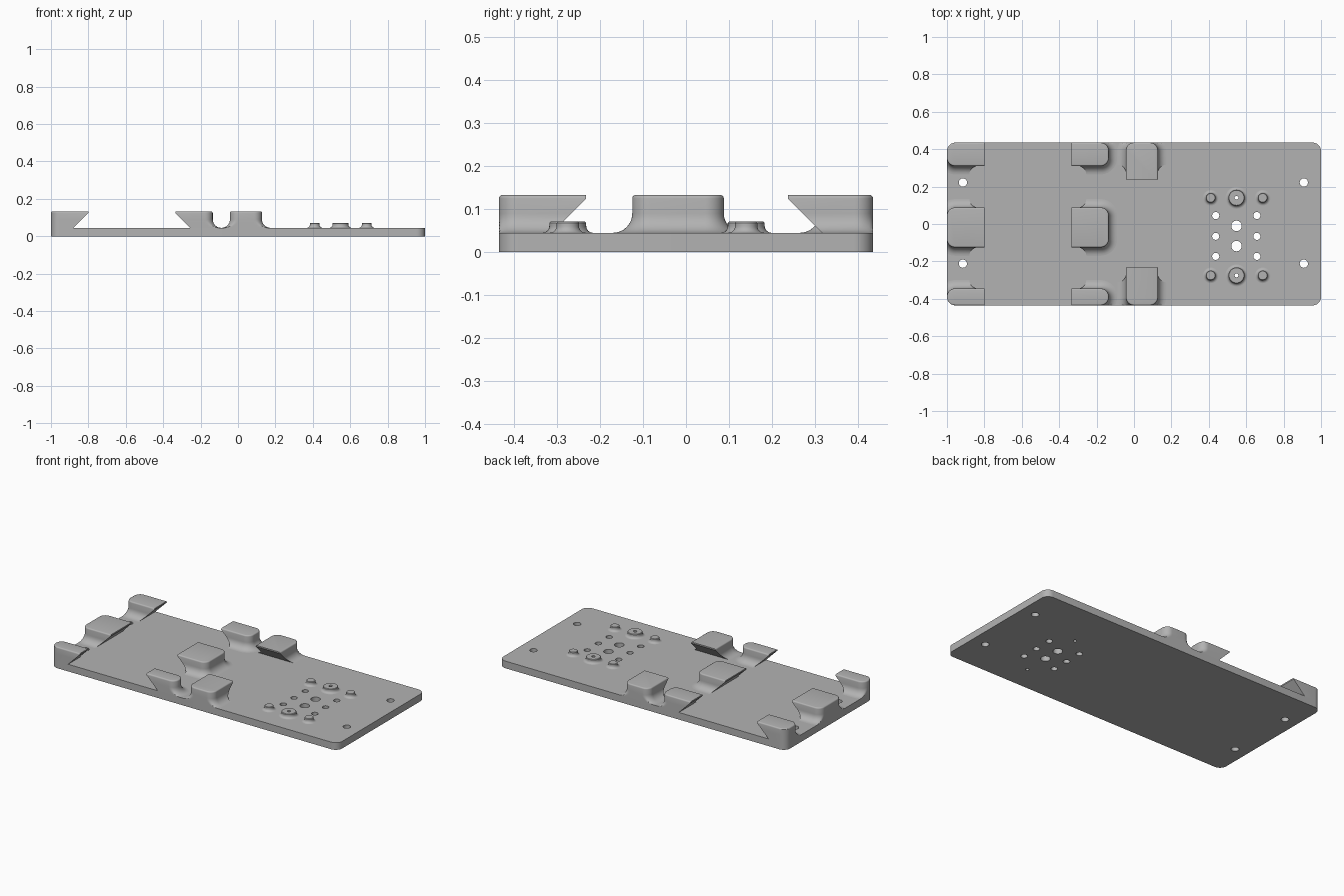
import bpy, bmesh, math
from mathutils import Vector

if "Cube" in bpy.data.objects:
    bpy.data.objects.remove(bpy.data.objects["Cube"])

HX, HY, T, RC = 1.0, 0.435, 0.045, 0.045   # plate half sizes, thickness, corner radius
TOP = 0.133                                # top of the clamps

grey = bpy.data.materials.new("light grey")
grey.diffuse_color = (0.45, 0.45, 0.45, 1)
grey.use_nodes = True
grey.node_tree.nodes["Principled BSDF"].inputs["Base Color"].default_value = grey.diffuse_color


def finish(obj):
    obj.data.materials.clear()
    obj.data.materials.append(grey)
    bpy.ops.object.select_all(action='DESELECT')
    obj.select_set(True)
    bpy.context.view_layer.objects.active = obj
    bpy.ops.object.shade_smooth_by_angle(angle=math.radians(30))


def add_object(name, bm):
    bmesh.ops.remove_doubles(bm, verts=bm.verts, dist=1e-5)
    bmesh.ops.recalc_face_normals(bm, faces=bm.faces)
    mesh = bpy.data.meshes.new(name)
    bm.to_mesh(mesh)
    bm.free()
    obj = bpy.data.objects.new(name, mesh)
    bpy.context.collection.objects.link(obj)
    finish(obj)


def circle(cx, cy, r, n=32):
    return [(cx + r * math.cos(2 * math.pi * i / n),
             cy + r * math.sin(2 * math.pi * i / n)) for i in range(n)]


def rounded_rect(x0, x1, y0, y1, r, off=0.0, n=10):
    pts = []
    corners = [(x1 - r, y1 - r), (x0 + r, y1 - r), (x0 + r, y0 + r), (x1 - r, y0 + r)]
    for k, (cx, cy) in enumerate(corners):
        for i in range(n + 1):
            a = math.pi / 2 * (k + i / n)
            pts.append((cx + (r + off) * math.cos(a), cy + (r + off) * math.sin(a)))
    return pts


def keep_on_plate(p):
    # pull a point back to the plate outline
    c = Vector((max(-HX + RC, min(HX - RC, p[0])), max(-HY + RC, min(HY - RC, p[1]))))
    d = Vector(p) - c
    return c + d * min(1, RC / d.length) if d.length > 0 else c


def skin(bm, loops, caps=(True, True)):
    # join stacked (outline, z) loops with quads
    rings = [[bm.verts.new((p[0], p[1], z)) for p in pts] for pts, z in loops]
    for a, b in zip(rings, rings[1:]):
        n = len(a)
        for i in range(n):
            bm.faces.new((a[i], a[(i + 1) % n], b[(i + 1) % n], b[i]))
    if caps[0]:
        bm.faces.new(rings[0][::-1])
    if caps[1]:
        bm.faces.new(rings[-1])


# Base plate with its holes
holes = [(x, y, 0.022) for x in (-0.915, 0.908) for y in (0.222, -0.212)]
holes += [(x, y, 0.019) for x in (0.437, 0.657) for y in (0.045, -0.066, -0.173)]
holes += [(0.548, y, 0.028) for y in (-0.01, -0.118)]
holes += [(0.548, y, 0.01) for y in (0.14, -0.275)]
curve = bpy.data.curves.new("base_plate", 'CURVE')
curve.dimensions = '2D'
curve.fill_mode = 'BOTH'
curve.extrude = T / 2
for pts in [rounded_rect(-HX, HX, -HY, HY, RC)] + [circle(*h) for h in holes]:
    s = curve.splines.new('POLY')
    s.points.add(len(pts) - 1)
    for sp, p in zip(s.points, pts):
        sp.co = (p[0], p[1], 0, 1)
    s.use_cyclic_u = True
tmp = bpy.data.objects.new("plate_outline", curve)
bpy.context.collection.objects.link(tmp)
bpy.context.view_layer.update()
mesh = tmp.evaluated_get(bpy.context.evaluated_depsgraph_get()).to_mesh()
bm = bmesh.new()
bm.from_mesh(mesh)
bmesh.ops.translate(bm, verts=bm.verts, vec=(0, 0, T / 2))
bpy.data.objects.remove(tmp)
add_object("base_plate", bm)


def clamp(name, x0, x1, y0, y1, lip):
    """Filleted block with an undercut lip facing the direction lip."""
    lip = Vector((lip[0], lip[1], 0))
    edge = Vector((x1 if lip.x > 0 else x0, y1 if lip.y > 0 else y0, 0))
    ext = 0.12                              # grow past the lip, then cut back
    x0 += ext * min(lip.x, 0); x1 += ext * max(lip.x, 0)
    y0 += ext * min(lip.y, 0); y1 += ext * max(lip.y, 0)
    R, b, n = 0.045, 0.008, 8
    prof = [(R * (1 - math.sin(a)), T + R * (1 - math.cos(a)))
            for a in [math.pi / 2 * i / n for i in range(n + 1)]]
    prof += [(b * (math.cos(a) - 1), TOP - b + b * math.sin(a))
             for a in [math.pi / 2 * i / 4 for i in range(5)]]
    loops = [([keep_on_plate(p) for p in rounded_rect(x0, x1, y0, y1, 0.043, off)], z)
             for off, z in prof]
    bm = bmesh.new()
    skin(bm, loops)
    bmesh.ops.remove_doubles(bm, verts=bm.verts, dist=1e-5)
    # upright lip face, then the sloping undercut
    for co, no in ((edge, lip), (edge + Vector((0, 0, TOP - 0.008)), lip - Vector((0, 0, 1)))):
        cut = bmesh.ops.bisect_plane(bm, geom=bm.verts[:] + bm.edges[:] + bm.faces[:],
                                     plane_co=co, plane_no=no.normalized(), clear_outer=True)
        edges = [e for e in cut['geom_cut'] if isinstance(e, bmesh.types.BMEdge)]
        bmesh.ops.edgenet_fill(bm, edges=edges)
    # drop the hidden underside
    under = [f for f in bm.faces if all(v.co.z < T + 1e-4 for v in f.verts)]
    bmesh.ops.delete(bm, geom=under, context='FACES')
    add_object(name, bm)


# Two facing rows of clamps
for label, y0, y1 in (("back", 0.31, HY), ("middle", -0.125, 0.088), ("front", -HY, -0.345)):
    clamp("left_clamp_" + label, -1.0, -0.8, y0, y1, (1, 0))
    clamp("inner_clamp_" + label, -0.335, -0.135, y0, y1, (-1, 0))

# Pair of clamps facing each other across the plate
clamp("cross_clamp_back", -0.043, 0.128, 0.237, HY, (0, -1))
clamp("cross_clamp_front", -0.043, 0.128, -HY, -0.232, (0, 1))


def boss(name, x, y, r, bore=0.0):
    f, n = 0.016, 6
    prof = [(r + f * (1 - math.sin(a)), T + f * (1 - math.cos(a)))
            for a in [math.pi / 2 * i / n for i in range(n + 1)]]
    prof += [(r, 0.068), (r - 0.003, 0.071)]
    if bore:
        prof += [(bore, 0.071), (bore, T)]
    bm = bmesh.new()
    skin(bm, [(circle(x, y, pr), z) for pr, z in prof], (False, not bore))
    add_object(name, bm)


# Standoffs: a bored one between two pins, front and back
for label, y in (("back", 0.14), ("front", -0.275)):
    boss("pin_left_" + label, 0.41, y, 0.026)
    boss("pin_right_" + label, 0.688, y, 0.026)
    boss("bored_standoff_" + label, 0.548, y, 0.043, 0.01)
